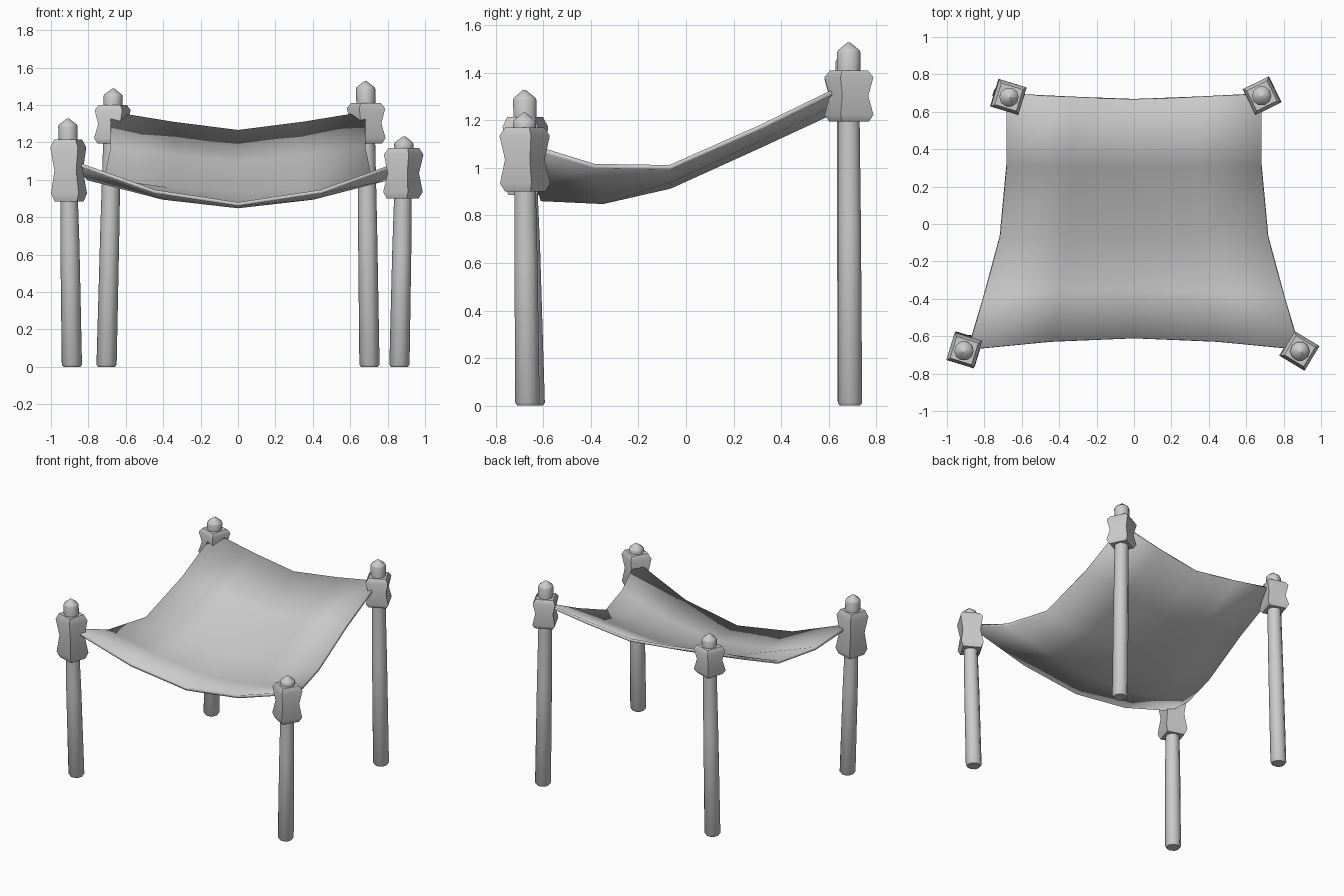
import bpy, bmesh
from math import cos, sin, pi, radians
from mathutils import Vector

if "Cube" in bpy.data.objects:
    bpy.data.objects.remove(bpy.data.objects["Cube"])


def finish(name, bm, angle=40):
    bmesh.ops.recalc_face_normals(bm, faces=bm.faces)
    me = bpy.data.meshes.new(name)
    bm.to_mesh(me)
    bm.free()
    ob = bpy.data.objects.new(name, me)
    bpy.context.collection.objects.link(ob)
    bpy.ops.object.select_all(action='DESELECT')
    ob.select_set(True)
    bpy.context.view_layer.objects.active = ob
    bpy.ops.object.shade_smooth_by_angle(angle=radians(angle))
    return ob


def loft(name, rings, sides, turn=0, angle=40):
    """Skin rings given as (centre, radius), capping both ends."""
    bm = bmesh.new()
    loops = []
    for c, r in rings:
        loops.append([bm.verts.new((c[0] + r * cos(turn + 2 * pi * i / sides),
                                    c[1] + r * sin(turn + 2 * pi * i / sides), c[2]))
                      for i in range(sides)])
    for a, b in zip(loops, loops[1:]):
        for i in range(sides):
            j = (i + 1) % sides
            bm.faces.new((a[i], a[j], b[j], b[i]))
    bm.faces.new(loops[0])
    bm.faces.new(loops[-1])
    return finish(name, bm, angle)


# Posts: name, base xy, top xy, height, wrap bottom, wrap top, wrap turn
posts = [
    ("front_left", (-.888, -.645), (-.91, -.68), 1.33, .885, 1.215, -17),
    ("front_right", (.863, -.667), (.888, -.68), 1.235, .90, 1.17, -31),
    ("back_left", (-.703, .69), (-.667, .678), 1.49, 1.195, 1.40, -17),
    ("back_right", (.703, .69), (.682, .685), 1.53, 1.195, 1.41, 26),
]
for name, base, top, h, w0, w1, turn in posts:
    b, t = Vector((*base, 0)), Vector((*top, h))

    def at(z):
        return b.lerp(t, z / h)

    # Tapered round post with a pointed cap
    loft(name + "_post",
         [(at(0), .045), (at(.012), .054), (at(h * .5), .051), (at(w0), .047),
          (at(w1), .051), (at(h - .045), .052), (at(h - .035), .048),
          (at(h - .002), .006)], 10)

    # Square rope wrap with a pinched waist
    k, d = 2 ** .5, w1 - w0
    loft(name + "_wrap",
         [(at(w0), .062 * k), (at(w0 + .13 * d), .077 * k), (at(w0 + .5 * d), .061 * k),
          (at(w1 - .13 * d), .077 * k), (at(w1), .060 * k)],
         4, pi / 4 + radians(turn), 50)

# Sagging canopy: half width, edge y, centre y, edge z, centre z, sag power
rows = [
    (.885, -.67, -.61, 1.105, .88, 1.75),
    (.80, -.385, -.35, 1.017, .868, 1.7),
    (.715, -.07, -.07, 1.012, .932, 1.6),
    (.68, .31, .30, 1.18, 1.10, 1.4),
    (.68, .69, .66, 1.365, 1.267, 1.2),
]
bm = bmesh.new()
grid = []
for hw, ye, yc, ze, zc, p in rows:
    line = []
    for i in range(-2, 3):
        u = i / 2
        f = abs(u) ** p
        line.append(bm.verts.new((u * hw, yc + (ye - yc) * f, zc + (ze - zc) * f)))
    grid.append(line)
for a, c in zip(grid, grid[1:]):
    for i in range(4):
        bm.faces.new((a[i], a[i + 1], c[i + 1], c[i]))
cloth = finish("canopy_cloth", bm, 40)
mod = cloth.modifiers.new("Thickness", 'SOLIDIFY')
mod.thickness = .02
mod.offset = -1
# Solidify runs before the edge-angle shading
if len(cloth.modifiers) > 1:
    cloth.modifiers.move(len(cloth.modifiers) - 1, 0)
